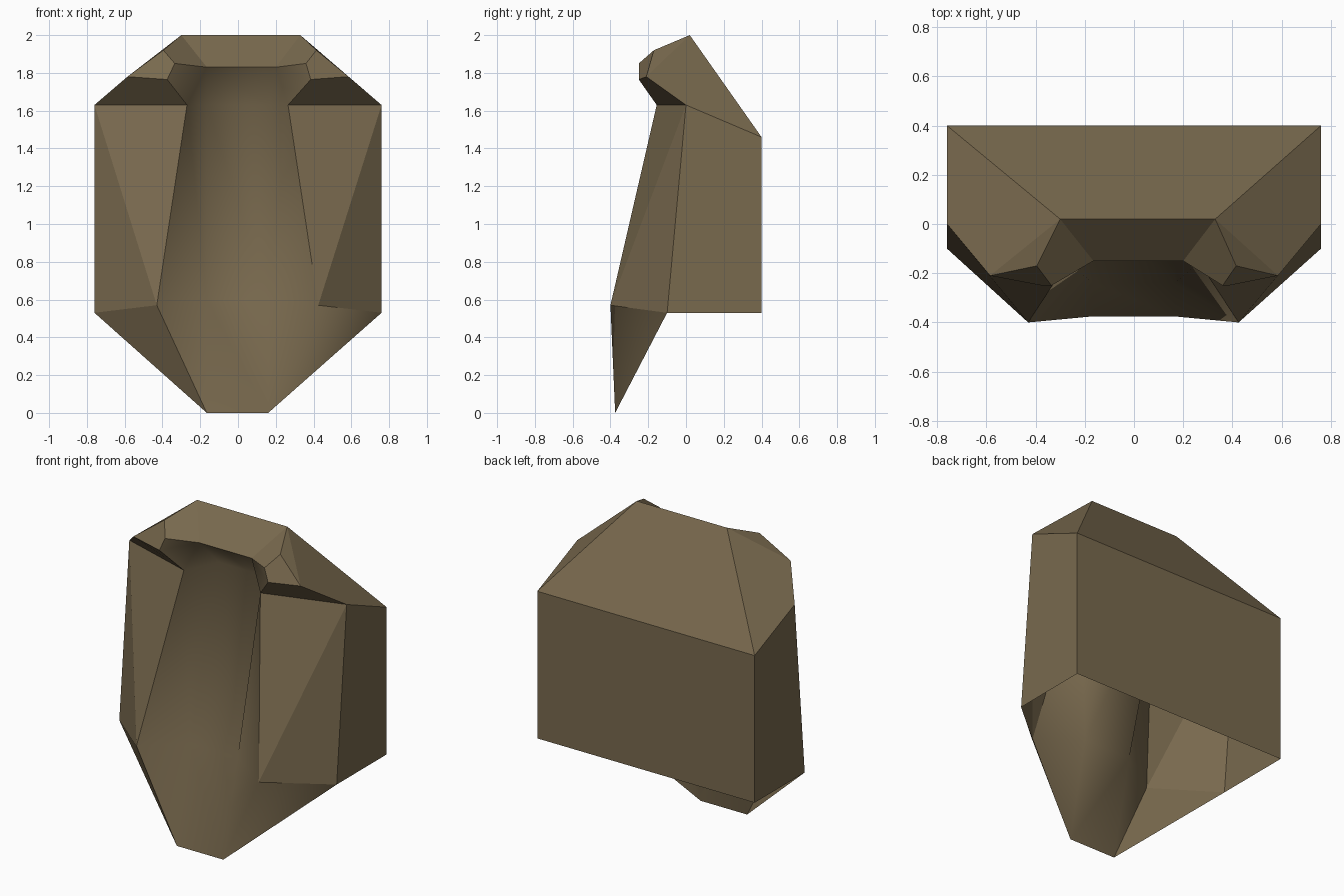
import bpy, bmesh

if "Cube" in bpy.data.objects:
    bpy.data.objects.remove(bpy.data.objects["Cube"])

mat = bpy.data.materials.new("earth_brown")
mat.diffuse_color = (0.19, 0.142, 0.076, 1)
mat.use_nodes = True
mat.node_tree.nodes["Principled BSDF"].inputs["Base Color"].default_value = mat.diffuse_color

# Half-outline points: left x, right x, y, z
POINTS = {
    "crest":      (-0.30, 0.33, 0.02, 2.00),
    "brow":       (-0.395, 0.415, -0.17, 1.92),
    "nub_top":    (-0.335, 0.36, -0.25, 1.85),
    "nub_low":    (-0.375, 0.385, -0.25, 1.765),
    "cheek":      (-0.585, 0.585, -0.21, 1.78),
    "lip":        (-0.165, 0.20, -0.15, 1.83),
    "jamb_top":   (-0.27, 0.265, -0.155, 1.63),
    "side_top":   (-0.76, 0.76, 0.00, 1.63),
    "back_top":   (-0.76, 0.76, 0.40, 1.46),
    "back_low":   (-0.76, 0.76, 0.40, 0.53),
    "side_low":   (-0.76, 0.76, -0.10, 0.53),
    "jamb_low":   (-0.43, 0.425, -0.40, 0.57),
    "toe":        (-0.165, 0.16, -0.375, 0.00),
    # Floor of the front channel
    "groove_top": (-0.165, 0.165, 0.05, 1.63),
    "groove_low": (-0.165, 0.165, -0.24, 0.595),
}

bm = bmesh.new()
verts = [{}, {}]
for name, (xl, xr, y, z) in POINTS.items():
    verts[0][name] = bm.verts.new((xl, y, z))
    verts[1][name] = bm.verts.new((xr, y, z))


def face(vs, smooth=False):
    f = bm.faces.new(vs)
    f.smooth = smooth
    return f


# Faces that repeat on the left and right
for v in verts:
    def part(names, smooth=False):
        face([v[n] for n in names.split()], smooth)

    # Side wall and shoulder
    part("side_low side_top back_top back_low")
    part("crest brow cheek")
    part("crest cheek side_top back_top")
    # Overhanging corner
    part("crest lip nub_top brow")
    part("brow nub_top nub_low cheek")
    part("cheek nub_low jamb_top side_top")
    # Front pillar
    part("side_low jamb_low side_top")
    part("jamb_low jamb_top side_top")
    # Lower flank
    part("side_low toe jamb_low", True)
    # Channel wall
    part("lip jamb_top nub_low nub_top", True)
    part("lip groove_top jamb_top", True)
    part("jamb_top groove_top groove_low", True)
    part("jamb_top groove_low jamb_low", True)
    part("jamb_low groove_low toe", True)

# Centre faces joining both sides
L, R = verts


def bridge(a, b, smooth=False):
    return face([L[a], L[b], R[b], R[a]], smooth)


back = bridge("back_low", "back_top")
bridge("back_top", "crest")
bridge("crest", "lip")
bridge("lip", "groove_top", True)
bridge("groove_top", "groove_low", True)
bridge("groove_low", "toe", True)

bmesh.ops.recalc_face_normals(bm, faces=bm.faces)
bm.normal_update()
# The back wall must face backwards
if back.normal.y < 0:
    bmesh.ops.reverse_faces(bm, faces=bm.faces)

# Hard edges around the smooth channel
for e in bm.edges:
    if len({f.smooth for f in e.link_faces}) > 1:
        e.smooth = False
bm.edges.get((L["jamb_low"], L["toe"])).smooth = False

mesh = bpy.data.meshes.new("grooved_shell")
bm.to_mesh(mesh)
bm.free()
mesh.materials.append(mat)
shell = bpy.data.objects.new("grooved_shell", mesh)
bpy.context.collection.objects.link(shell)
